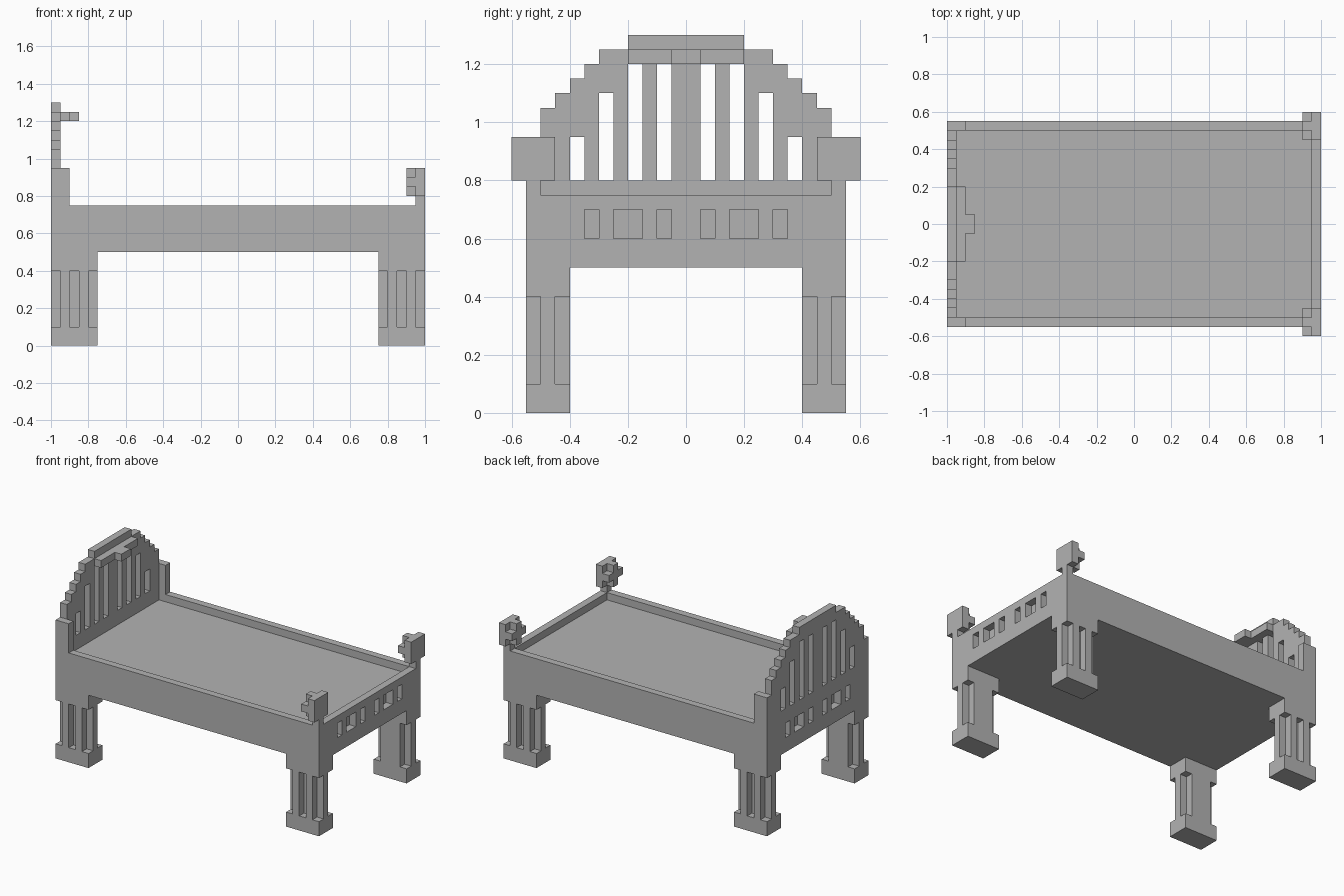
import bpy, bmesh
from mathutils import Vector

cube = bpy.data.objects.get("Cube")
if cube:
    bpy.data.objects.remove(cube, do_unlink=True)

GREY = (0.45, 0.45, 0.45, 1)
mat = bpy.data.materials.new("plain grey")
mat.use_nodes = True
mat.diffuse_color = GREY
mat.node_tree.nodes["Principled BSDF"].inputs["Base Color"].default_value = GREY


def add_object(name, bm):
    bmesh.ops.recalc_face_normals(bm, faces=bm.faces)
    mesh = bpy.data.meshes.new(name)
    bm.to_mesh(mesh)
    bm.free()
    mesh.materials.append(mat)
    obj = bpy.data.objects.new(name, mesh)
    bpy.context.scene.collection.objects.link(obj)
    return obj


def box_into(bm, x0, x1, y0, y1, z0, z1):
    verts = bmesh.ops.create_cube(bm, size=1)["verts"]
    for v in verts:
        v.co = Vector((x1 if v.co.x > 0 else x0,
                       y1 if v.co.y > 0 else y0,
                       z1 if v.co.z > 0 else z0))


def boxes(name, *bounds):
    bm = bmesh.new()
    for b in bounds:
        box_into(bm, *b)
    return add_object(name, bm)


def prism_into(bm, points, offset):
    face = bm.faces.new([bm.verts.new(p) for p in points])
    new = bmesh.ops.extrude_face_region(bm, geom=[face], use_keep_orig=True)["geom"]
    bmesh.ops.translate(bm, vec=offset, verts=[g for g in new if isinstance(g, bmesh.types.BMVert)])


def carve(obj, bounds):
    """Cut a set of separate boxes out of an object."""
    cutter = boxes("cutter", *bounds)
    cutter.hide_render = True
    mod = obj.modifiers.new("carve", 'BOOLEAN')
    mod.operation, mod.solver, mod.object = 'DIFFERENCE', 'EXACT', cutter
    bpy.context.view_layer.update()
    graph = bpy.context.evaluated_depsgraph_get()
    mesh = bpy.data.meshes.new_from_object(obj.evaluated_get(graph))
    obj.modifiers.clear()
    obj.data = mesh
    bpy.data.objects.remove(cutter, do_unlink=True)


def both_sides(y0, y1):
    return [(y0, y1), (-y1, -y0)]


# Bed frame with sunken mattress and small pockets in both end rails
frame = boxes("bed_frame", (-1, 1, -0.55, 0.55, 0.5, 0.75))
carve(frame, [(-0.95, 0.95, -0.5, 0.5, 0.7, 0.8)])
pockets = []
for a, b in [(0.05, 0.1), (0.15, 0.25), (0.3, 0.35)]:
    for y0, y1 in both_sides(a, b):
        pockets += [(0.95, 1.1, y0, y1, 0.6, 0.7), (-1.1, -0.95, y0, y1, 0.6, 0.7)]
carve(frame, pockets)

# Stepped headboard arch
half = []
steps = [(0.5, 1.05), (0.45, 1.1), (0.4, 1.15), (0.35, 1.2), (0.3, 1.25), (0.2, 1.3)]
z = 0.75
for y, top in steps:
    half += [(y, z), (y, top)]
    z = top
outline = half + [(-y, z) for y, z in reversed(half)]
bm = bmesh.new()
prism_into(bm, [(-1, y, z) for y, z in outline], (0.05, 0, 0))
headboard = add_object("headboard", bm)

# Openings between the headboard slats
gaps = []
for y, top in [(0.05, 1.2), (0.15, 1.2), (0.25, 1.1), (0.35, 0.95)]:
    gaps += [(-1.1, -0.9, y0, y1, 0.8, top) for y0, y1 in both_sides(y, y + 0.05)]
carve(headboard, gaps)

# Ledge on the headboard
boxes("headboard_ledge", (-0.95, -0.9, -0.2, 0.2, 1.2, 1.25),
      (-0.9, -0.85, -0.05, 0.05, 1.2, 1.25))

# Fluted leg plan: inner face plain, corners notched, one groove outside
half_plan = [(0.075, 0.4), (0.075, 0.45), (0.125, 0.45), (0.125, 0.5),
             (0.075, 0.5), (0.075, 0.55), (0.025, 0.55), (0.025, 0.5)]
plan = half_plan + [(-x, y) for x, y in reversed(half_plan)]

for side, sy in (("left", 1), ("right", -1)):
    y0, y1 = sorted((0.5 * sy, 0.55 * sy))
    w0, w1 = sorted((0.45 * sy, 0.6 * sy))
    l0, l1 = sorted((0.4 * sy, 0.55 * sy))

    # Headboard posts
    boxes("head_post_" + side, (-1, -0.9, y0, y1, 0.75, 0.95))

    # Foot finials: neck, square back and raised cross
    boxes("foot_finial_" + side,
          (0.95, 1, y0, y1, 0.75, 0.8),
          (0.95, 1, w0, w1, 0.8, 0.95),
          (0.9, 0.95, y0, y1, 0.8, 0.95),
          (0.9, 0.95, w0, w1, 0.85, 0.9))

    # Legs: foot block, fluted shaft and top block
    for end, cx in (("head", -0.875), ("foot", 0.875)):
        bm = bmesh.new()
        for z0, z1 in ((0, 0.1), (0.4, 0.5)):
            box_into(bm, cx - 0.125, cx + 0.125, l0, l1, z0, z1)
        prism_into(bm, [(cx + x, y * sy, 0.1) for x, y in plan], (0, 0, 0.3))
        add_object(end + "_leg_" + side, bm)
